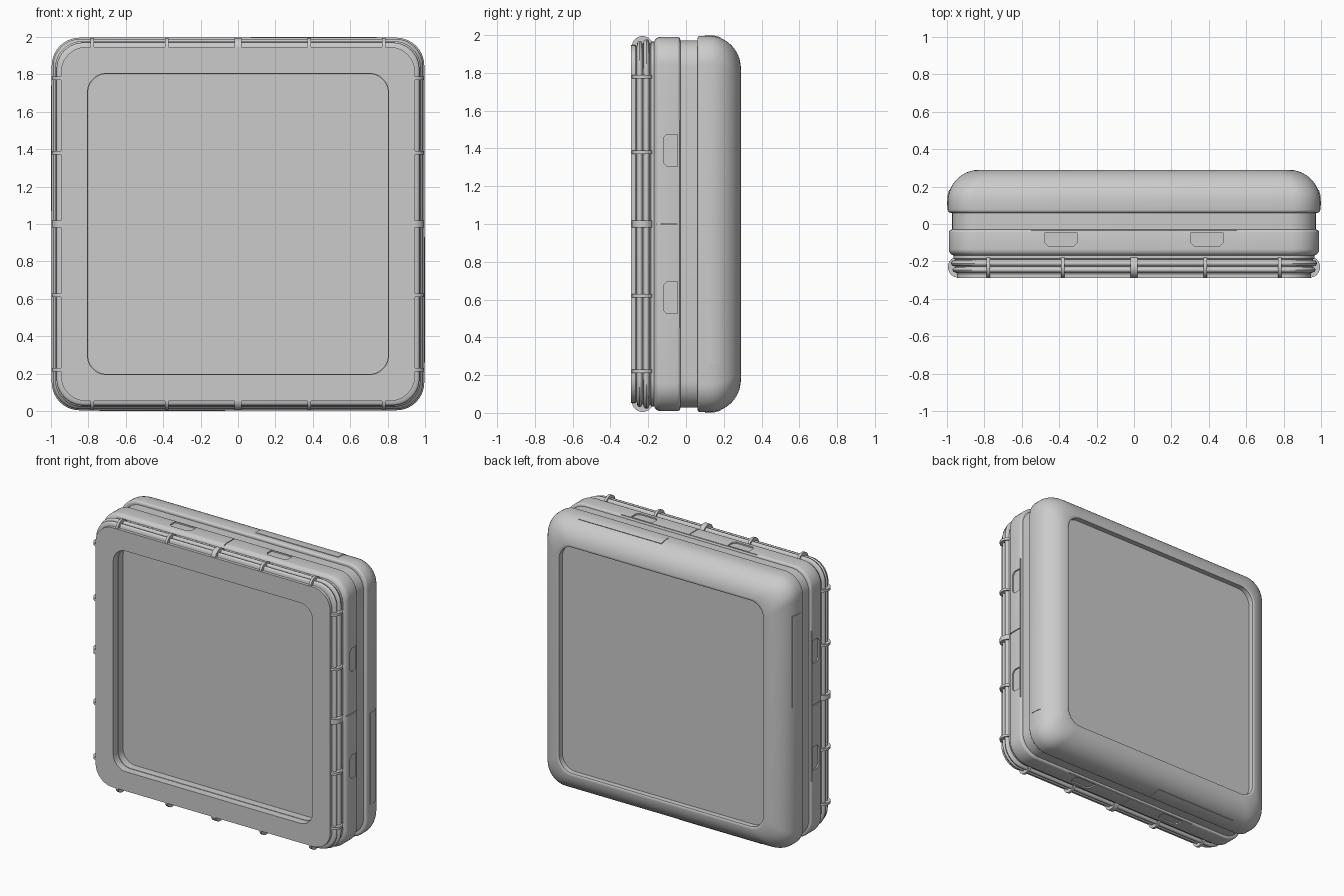
import bpy, bmesh, math

cube = bpy.data.objects.get("Cube")
if cube:
    bpy.data.objects.remove(cube, do_unlink=True)

grey = bpy.data.materials.new("light_grey")
grey.use_nodes = True
colour = (0.6, 0.6, 0.6, 1)
grey.diffuse_color = colour
grey.node_tree.nodes["Principled BSDF"].inputs["Base Color"].default_value = colour


def smooth(obj):
    bpy.ops.object.select_all(action="DESELECT")
    obj.select_set(True)
    bpy.context.view_layer.objects.active = obj
    bpy.ops.object.shade_smooth_by_angle(angle=math.radians(35))


def finish(bm, name):
    bmesh.ops.recalc_face_normals(bm, faces=bm.faces)
    mesh = bpy.data.meshes.new(name)
    bm.to_mesh(mesh)
    bm.free()
    mesh.materials.append(grey)
    obj = bpy.data.objects.new(name, mesh)
    bpy.context.collection.objects.link(obj)
    return obj


def outline(r, y, steps=10):
    """Rounded square of half size r, standing upright at depth y."""
    rad = 0.15 + (r - 1) * 0.25
    pts = []
    for k in range(4):
        c = math.pi / 4 + k * math.pi / 2
        cx, cz = (math.copysign(r - rad, f(c)) for f in (math.cos, math.sin))
        for i in range(steps + 1):
            a = k * math.pi / 2 + i / steps * math.pi / 2
            pts.append((cx + rad * math.cos(a), y, 1 + cz + rad * math.sin(a)))
    return pts


def bridge(bm, a, b):
    for i in range(len(a)):
        j = (i + 1) % len(a)
        bm.faces.new((a[i], a[j], b[j], b[i]))


def ring(name, profile):
    """Sweep a closed (y, half size) profile around the rounded square."""
    bm = bmesh.new()
    loops = [[bm.verts.new(p) for p in outline(r, y)] for y, r in profile]
    for a, b in zip(loops, loops[1:] + loops[:1]):
        bridge(bm, a, b)
    return finish(bm, name)


def add_slab(bm, first, second):
    """Closed solid between two matching outlines."""
    a, b = ([bm.verts.new(p) for p in pts] for pts in (first, second))
    bm.faces.new(a)
    bm.faces.new(b)
    bridge(bm, a, b)


def panel(name, r, y0, y1):
    bm = bmesh.new()
    add_slab(bm, outline(r, y0), outline(r, y1))
    return finish(bm, name)


def place(side, u, y, r):
    """Map along-side, depth and outward distance to one of four sides."""
    for _ in range(side):
        u, r = r, -u
    return (u, y, 1 + r)


def add_prism(bm, side, points, lo, hi, along):
    """Extrude (y, r) points along u, or (u, y) points along r."""
    def at(p, t):
        return place(side, t, *p) if along == "u" else place(side, *p, t)
    add_slab(bm, [at(p, lo) for p in points], [at(p, hi) for p in points])


def arc(cy, cr, ry, rr, a0, a1, n=10):
    angles = [math.radians(a0 + (a1 - a0) * i / n) for i in range(n + 1)]
    return [(cy + ry * math.sin(a), cr + rr * math.cos(a)) for a in angles]


# Rounded back shell, neck and front shell
back_shell = ring("back_shell", [(0.06, 0.8), (0.06, 0.98)]
                  + arc(0.075, 0.981, 0.015, 0.015, -90, 0, 4)
                  + arc(0.12, 0.826, 0.17, 0.17, 0, 84, 14)
                  + [(0.29, 0.835), (0.285, 0.825), (0.22, 0.825), (0.22, 0.8)])
neck = ring("neck", [(-0.06, 0.85), (-0.06, 0.972), (0.08, 0.972), (0.08, 0.85)])
front_shell = ring("front_shell", [(-0.17, 0.85), (-0.17, 0.95)]
                   + arc(-0.135, 0.955, 0.035, 0.035, -90, 0, 6)
                   + arc(-0.045, 0.975, 0.015, 0.015, 0, 90, 4)
                   + [(-0.03, 0.85)])

# Front frame with stepped rails around its edge
front_frame = ring("front_frame", [
    (-0.16, 0.805), (-0.16, 0.965), (-0.185, 0.965), (-0.19, 0.955)]
    + arc(-0.21, 0.96, 0.016, 0.018, 90, -90, 6)
    + [(-0.228, 0.952)]
    + arc(-0.245, 0.955, 0.014, 0.015, 90, -90, 6)
    + [(-0.262, 0.942), (-0.268, 0.947), (-0.29, 0.947),
       (-0.29, 0.805), (-0.235, 0.805), (-0.235, 0.802), (-0.16, 0.802)])

# Sunken panels
front_panel = panel("front_panel", 0.815, -0.18, -0.155)
back_panel = panel("back_panel", 0.83, 0.225, 0.247)

# Recessed latches and seams cut into the front shell
bm = bmesh.new()
for side in range(4):
    for u in (-0.39, 0.39):
        w, c, y0, y1 = 0.085, 0.02, -0.12, -0.045
        add_prism(bm, side, [(u - w, y1), (u - w, y0 + c), (u - w + c, y0),
                             (u + w - c, y0), (u + w, y0 + c), (u + w, y1)],
                  0.98, 1.05, "r")
    for u, y0, y1 in ((0.003, -0.2, -0.042), (0.55, -0.039, -0.035)):
        add_prism(bm, side, [(-u, y0), (u, y0), (u, y1), (-u, y1)],
                  0.982, 1.05, "r")
cutter = finish(bm, "shell_cutter")
cutter.hide_render = True
cut = front_shell.modifiers.new("cuts", "BOOLEAN")
cut.operation = "DIFFERENCE"
cut.object = cutter
bpy.context.view_layer.objects.active = front_shell
bpy.ops.object.modifier_apply(modifier=cut.name)
bpy.data.objects.remove(cutter, do_unlink=True)

# Rounded clips over the rails
bm = bmesh.new()
for side in range(4):
    for u in (-0.78, -0.38, 0, 0.38, 0.78):
        half = 0.018 if u == 0 else 0.009
        add_prism(bm, side, arc(-0.23, 0.942, 0.056, 0.053, -90, 90, 14),
                  u - half, u + half, "u")
rail_clips = finish(bm, "rail_clips")

# Curved cover strips on the back shell, one per side
bm = bmesh.new()
for side in range(4):
    outer = [(0.1, 1.0)] + arc(0.12, 0.826, 0.174, 0.174, 0, 21, 6)
    inner = arc(0.12, 0.826, 0.15, 0.15, 21, 0, 6) + [(0.1, 0.976)]
    add_prism(bm, side, outer + inner, 0.07, 0.74, "u")
cover_strips = finish(bm, "cover_strips")

for part in (back_shell, neck, front_shell, front_frame, front_panel,
             back_panel, rail_clips, cover_strips):
    smooth(part)
